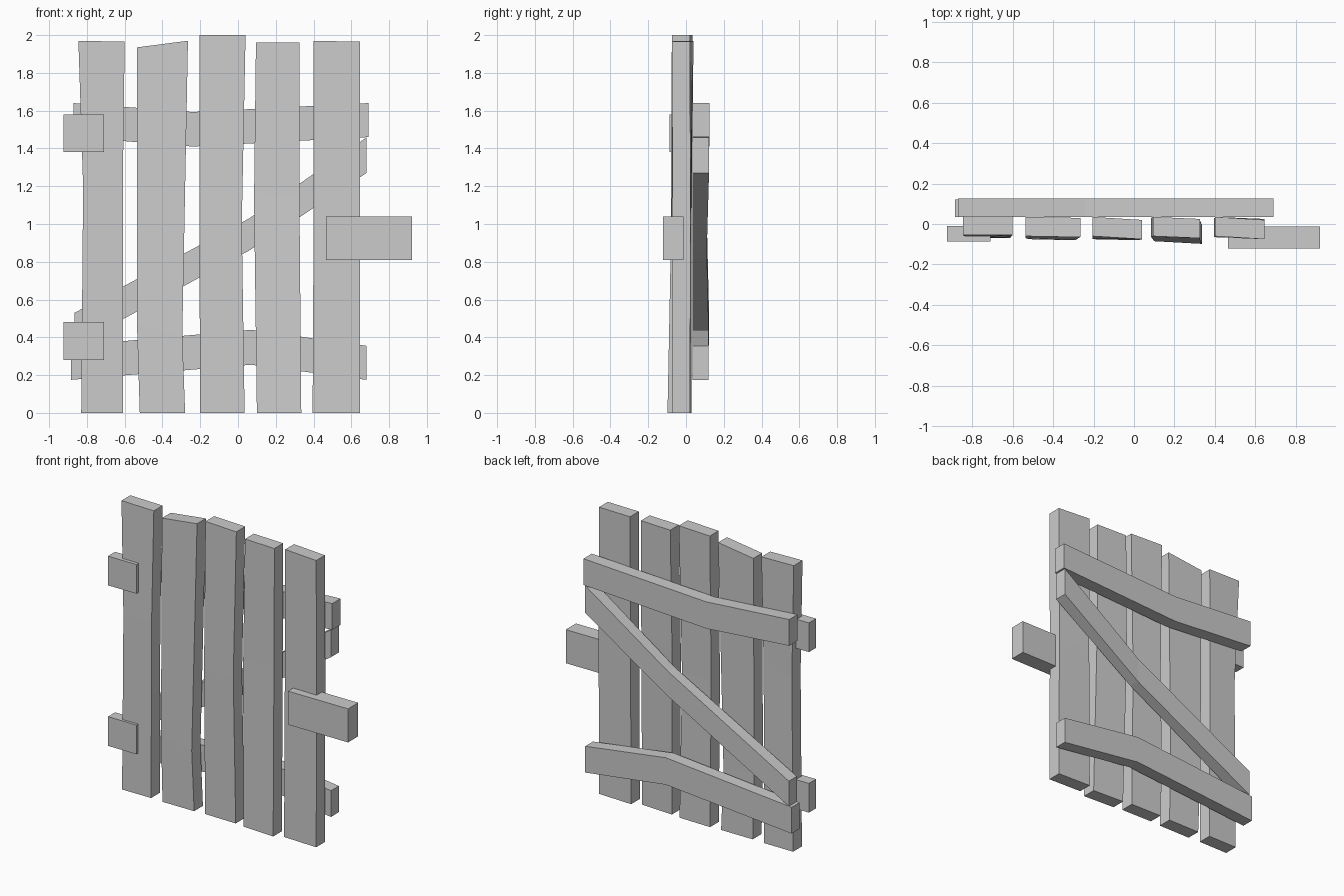
import bpy, bmesh

cube = bpy.data.objects.get("Cube")
if cube:
    bpy.data.objects.remove(cube, do_unlink=True)

wood = bpy.data.materials.new("grey_wood")
wood.use_nodes = True
wood.diffuse_color = (0.6, 0.6, 0.6, 1)
wood.node_tree.nodes["Principled BSDF"].inputs["Base Color"].default_value = (0.6, 0.6, 0.6, 1)


def loft(name, rings):
    """Board made by joining four-cornered sections, capped at both ends."""
    bm = bmesh.new()
    loops = [[bm.verts.new(p) for p in ring] for ring in rings]
    for a, b in zip(loops, loops[1:]):
        for i in range(4):
            j = (i + 1) % 4
            bm.faces.new((a[i], a[j], b[j], b[i]))
    bm.faces.new(loops[0])
    bm.faces.new(loops[-1])
    bmesh.ops.recalc_face_normals(bm, faces=bm.faces)
    mesh = bpy.data.meshes.new(name)
    bm.to_mesh(mesh)
    bm.free()
    mesh.materials.append(wood)
    obj = bpy.data.objects.new(name, mesh)
    bpy.context.collection.objects.link(obj)


def plank(name, *sections, thick=0.095):
    """Upright board; section = x left, x right, z left, z right, front y left, front y right."""
    loft(name, [[(xl, yl, zl), (xr, yr, zr), (xr, yr + thick, zr), (xl, yl + thick, zl)]
                for xl, xr, zl, zr, yl, yr in sections])


def rail(name, *sections, y0=0.035):
    """Cross board; section = x, z bottom, z top, back y."""
    loft(name, [[(x, y0, lo), (x, y0, hi), (x, y1, hi), (x, y1, lo)]
                for x, lo, hi, y1 in sections])


# Five warped upright planks
plank("plank_1", (-0.83, -0.61, 0, 0, -0.07, -0.07),
      (-0.82, -0.61, 1.2, 1.2, -0.07, -0.065), (-0.845, -0.6, 1.97, 1.965, -0.055, -0.055))
plank("plank_2", (-0.52, -0.28, 0, 0, -0.075, -0.075),
      (-0.535, -0.295, 0.47, 0.41, -0.07, -0.08), (-0.535, -0.265, 1.935, 1.97, -0.06, -0.065))
plank("plank_3", (-0.2, 0.035, 0, 0, -0.07, -0.075),
      (-0.205, 0.02, 1, 1, -0.075, -0.08), (-0.205, 0.04, 2, 2, -0.06, -0.075))
plank("plank_4", (0.1, 0.335, 0, 0, -0.085, -0.098),
      (0.085, 0.325, 1.13, 1.16, -0.065, -0.075), (0.095, 0.325, 1.96, 1.96, -0.06, -0.07))
plank("plank_5", (0.395, 0.645, 0, 0, -0.065, -0.075),
      (0.4, 0.645, 1, 1, -0.065, -0.07), (0.4, 0.645, 1.97, 1.965, -0.06, -0.075))

# Two bent rails and the diagonal brace on the back
rail("upper_rail", (-0.87, 1.46, 1.64, 0.125), (-0.24, 1.41, 1.593, 0.125), (0.69, 1.46, 1.64, 0.125))
rail("lower_rail", (-0.885, 0.175, 0.355, 0.12), (0.07, 0.255, 0.44, 0.12), (0.68, 0.175, 0.355, 0.12))
rail("diagonal_brace", (-0.865, 0.357, 0.53, 0.122), (0.06, 0.86, 1.03, 0.11), (0.68, 1.27, 1.458, 0.122))

# Hinge blocks and latch bar on the front
for name, z in (("lower_hinge", 0.28), ("upper_hinge", 1.38)):
    rail(name, (-0.925, z, z + 0.2, -0.01), (-0.71, z, z + 0.2, -0.01), y0=-0.087)
rail("latch_bar", (0.465, 0.81, 1.04, -0.012), (0.92, 0.81, 1.04, -0.012), y0=-0.122)
